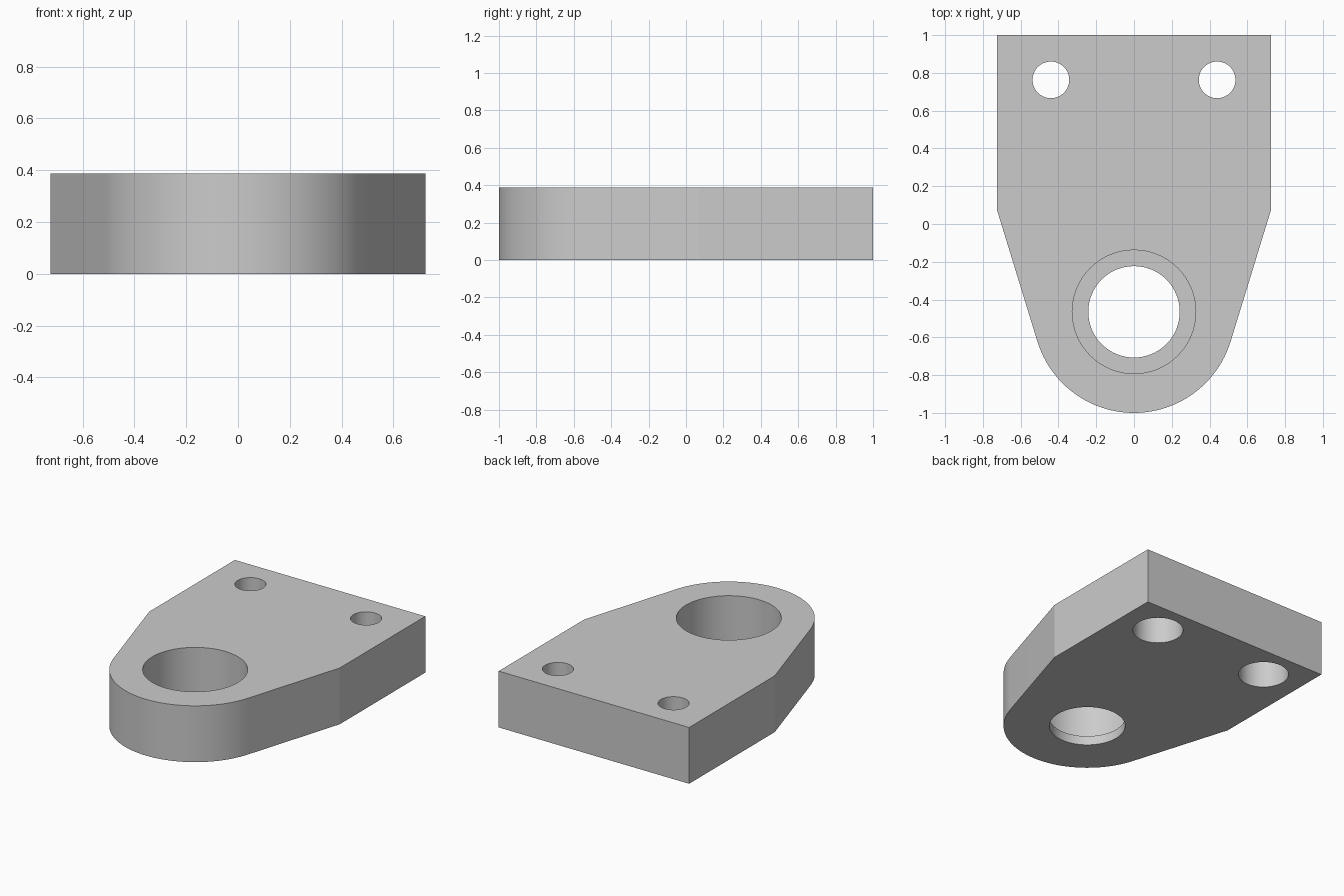
import bpy
import bmesh
import math

cube = bpy.data.objects.get("Cube")
if cube:
    bpy.data.objects.remove(cube, do_unlink=True)

THICK = 0.387
HALF_W = 0.724
SHOULDER_Y = 0.07
NOSE_Y, NOSE_R = -0.465, 0.535

grey = bpy.data.materials.new("plain grey")
grey.use_nodes = True
colour = (0.6, 0.6, 0.6, 1)
grey.diffuse_color = colour
grey.node_tree.nodes["Principled BSDF"].inputs["Base Color"].default_value = colour


def extrude_profile(name, points, z0, z1):
    """Solid prism from a counter-clockwise outline."""
    bm = bmesh.new()
    face = bm.faces.new([bm.verts.new((x, y, z0)) for x, y in points])
    top = bmesh.ops.extrude_face_region(bm, geom=[face])["geom"]
    for v in top:
        if isinstance(v, bmesh.types.BMVert):
            v.co.z = z1
    bmesh.ops.recalc_face_normals(bm, faces=bm.faces)
    mesh = bpy.data.meshes.new(name)
    bm.to_mesh(mesh)
    bm.free()
    mesh.materials.append(grey)
    obj = bpy.data.objects.new(name, mesh)
    bpy.context.collection.objects.link(obj)
    return obj


def arc(x, y, r, start, end, steps):
    angles = [start + (end - start) * i / steps for i in range(steps + 1)]
    return [(x + r * math.cos(a), y + r * math.sin(a)) for a in angles]


# Plate outline: square back, tapered sides tangent to a round nose
dy = SHOULDER_Y - NOSE_Y
tangent = math.atan2(dy, HALF_W) - math.acos(NOSE_R / math.hypot(HALF_W, dy))
outline = [(HALF_W, SHOULDER_Y), (HALF_W, 1), (-HALF_W, 1), (-HALF_W, SHOULDER_Y)]
outline += arc(0, NOSE_Y, NOSE_R, -math.pi - tangent, tangent, 48)
plate = extrude_profile("mounting_plate", outline, 0, THICK)


def bore(x, y, r, z0, z1):
    """Cut a round hole into the plate."""
    circle = arc(x, y, r, 0, math.tau, 64)[:-1]
    cutter = extrude_profile("bore_cutter", circle, z0, z1)
    cutter.hide_render = True
    mod = plate.modifiers.new("bore", "BOOLEAN")
    mod.operation = "DIFFERENCE"
    mod.solver = "EXACT"
    mod.object = cutter
    bpy.ops.object.modifier_apply(modifier=mod.name)
    bpy.data.objects.remove(cutter, do_unlink=True)


bpy.ops.object.select_all(action="DESELECT")
plate.select_set(True)
bpy.context.view_layer.objects.active = plate

# Bearing seat with a thin retaining lip at the bottom
bore(0, NOSE_Y, 0.242, -0.1, 0.5)
bore(0, NOSE_Y, 0.327, 0.064, 0.5)

# Bolt holes, counterbored from below
for side in (-1, 1):
    bore(side * 0.44, 0.763, 0.097, -0.1, 0.5)
    bore(side * 0.44, 0.763, 0.16, -0.1, 0.21)

bpy.ops.object.shade_smooth_by_angle(angle=math.radians(12))
